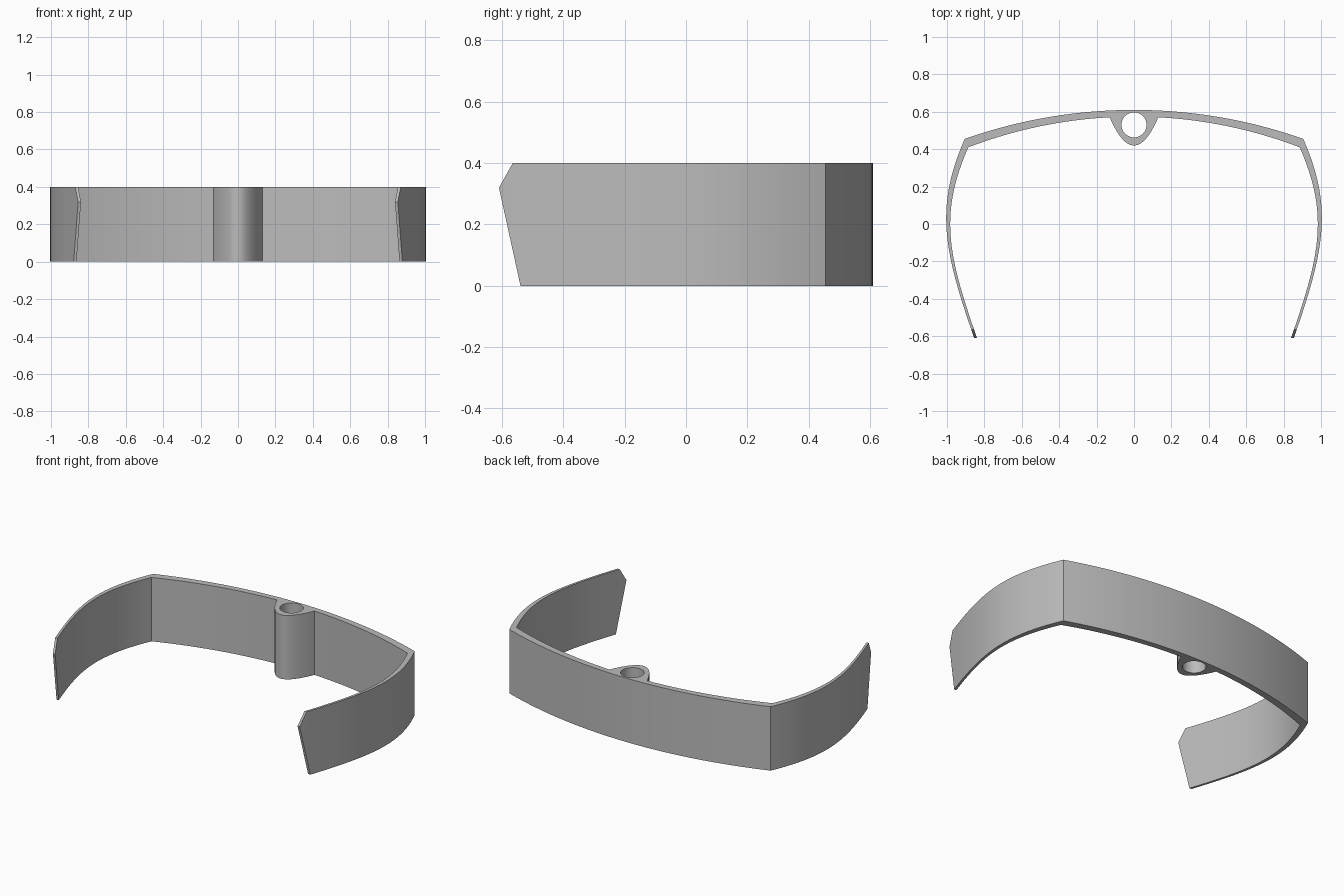
import bpy
import bmesh
import math
from mathutils import Vector
from mathutils.geometry import interpolate_bezier

if "Cube" in bpy.data.objects:
    bpy.data.objects.remove(bpy.data.objects["Cube"])

HEIGHT = 0.4
grey = bpy.data.materials.new("plain grey")
grey.use_nodes = True
grey.diffuse_color = (0.5, 0.5, 0.5, 1)
grey.node_tree.nodes["Principled BSDF"].inputs["Base Color"].default_value = grey.diffuse_color


def prism(name, points, offset):
    """Extrude a closed outline along an offset."""
    bm = bmesh.new()
    face = bm.faces.new([bm.verts.new(p) for p in points])
    top = bmesh.ops.extrude_face_region(bm, geom=[face])["geom"]
    bmesh.ops.translate(bm, vec=offset, verts=[v for v in top if isinstance(v, bmesh.types.BMVert)])
    bmesh.ops.recalc_face_normals(bm, faces=bm.faces)
    mesh = bpy.data.meshes.new(name)
    bm.to_mesh(mesh)
    bm.free()
    mesh.materials.append(grey)
    obj = bpy.data.objects.new(name, mesh)
    bpy.context.collection.objects.link(obj)
    return obj


def bow(x0, x1, apex, end_x, end_y, steps):
    """Shallow back arc that drops from its apex to the corner."""
    drop = apex - end_y
    radius = (end_x ** 2 + drop ** 2) / (2 * drop)
    xs = [x0 + (x1 - x0) * i / steps for i in range(steps + 1)]
    return [Vector((x, apex - radius + math.sqrt(radius ** 2 - x * x), 0)) for x in xs]


def arm(start, end, lead, tail):
    """Curved side arm from the corner to its free end."""
    a, b = Vector((*start, 0)), Vector((*end, 0))
    return interpolate_bezier(a, a + Vector((0.44, -1, 0)) * lead, b + Vector((0.35, 1, 0)) * tail, b, 25)


# Right half of the band outline, including the rounded boss
outer = bow(0, 0.905, 0.61, 0.905, 0.455, 16) + arm((0.905, 0.455), (0.844, -0.64), 0.38, 0.48)[1:]
inner = arm((0.886, 0.41), (0.829, -0.64), 0.37, 0.46)[::-1]
inner += bow(0.886, 0.13, 0.574, 0.886, 0.41, 14)[1:]
boss = [Vector((x, 0.42 + 0.15 * (x / 0.13) ** 2, 0)) for x in [0.13 * (1 - i / 14) for i in range(1, 15)]]
half = outer + inner + boss
left_half = [Vector((-p.x, p.y, 0)) for p in half[-2:0:-1]]
band = prism("clip_band", half + left_half, (0, 0, HEIGHT))

# Cutters for the boss hole and the angled arm tips
hole = prism("hole_cutter", [(0.067 * math.cos(a), 0.53 + 0.067 * math.sin(a), -0.1)
             for a in [math.tau * i / 48 for i in range(48)]], (0, 0, 0.6))
tips = prism("tip_cutter", [(-1.2, y, z) for y, z in
             [(-0.8, -0.1), (-0.518, -0.1), (-0.61, 0.32), (-0.509, 0.5), (-0.8, 0.5)]], (2.4, 0, 0))

bpy.context.view_layer.objects.active = band
for cutter in (hole, tips):
    cutter.hide_render = True
    cut = band.modifiers.new("cut", "BOOLEAN")
    cut.operation = "DIFFERENCE"
    cut.solver = "EXACT"
    cut.object = cutter
    bpy.ops.object.modifier_apply(modifier=cut.name)
    bpy.data.objects.remove(cutter)

# Smooth curved walls with crisp corners
bpy.ops.object.select_all(action="DESELECT")
band.select_set(True)
bpy.ops.object.shade_smooth_by_angle(angle=math.radians(25))
